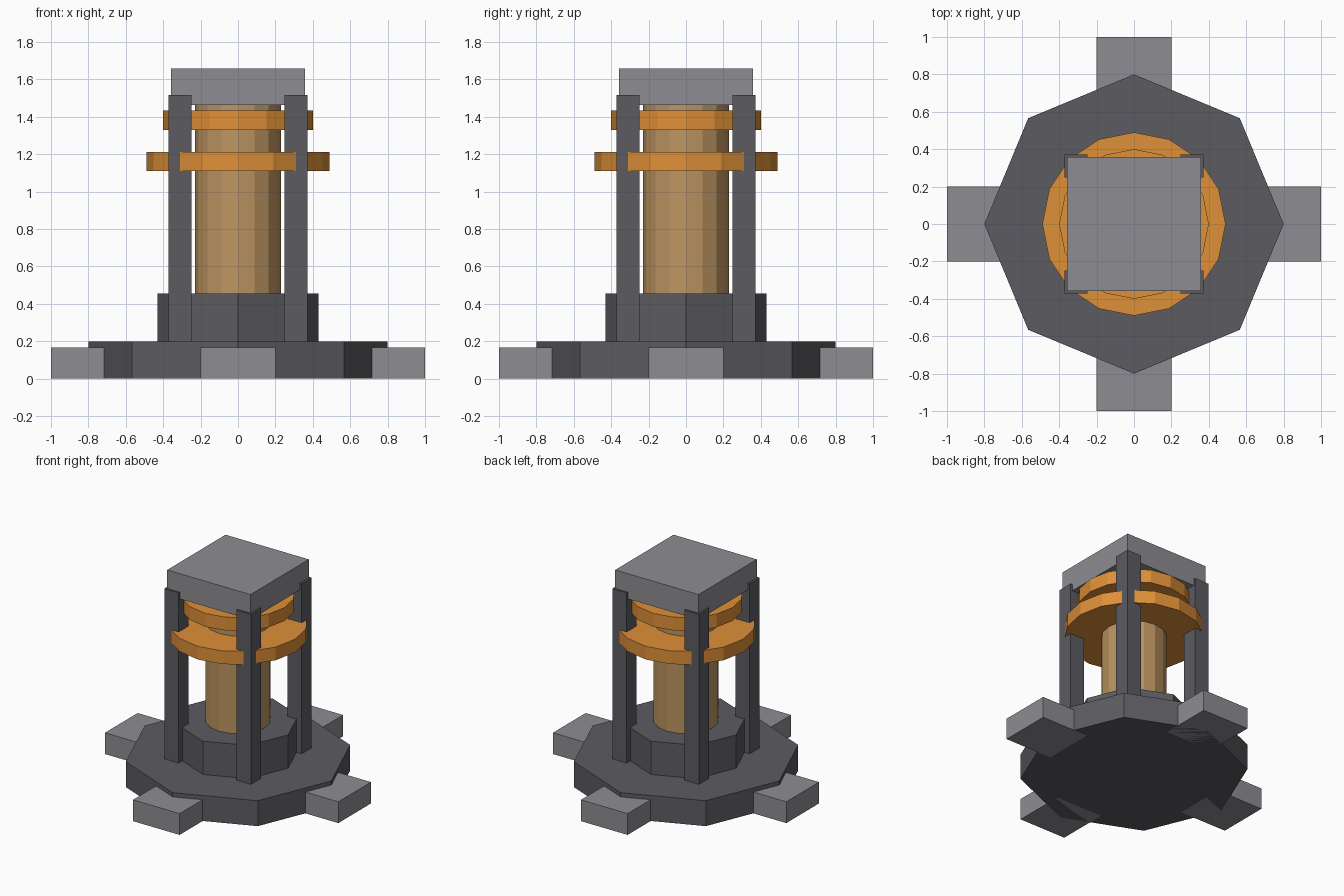
import bpy
from math import cos, sin, pi

if "Cube" in bpy.data.objects:
    bpy.data.objects.remove(bpy.data.objects["Cube"])


def material(name, rgb):
    m = bpy.data.materials.new(name)
    m.diffuse_color = (*rgb, 1)
    m.use_nodes = True
    m.node_tree.nodes["Principled BSDF"].inputs["Base Color"].default_value = m.diffuse_color
    return m


DARK = material("dark_metal", (0.107, 0.105, 0.12))
GREY = material("light_metal", (0.27, 0.27, 0.29))
ORANGE = material("orange", (0.73, 0.28, 0.04))
TAN = material("tan", (0.51, 0.30, 0.12))


def prism(name, sides, radius, z0, z1, mat):
    bpy.ops.mesh.primitive_cylinder_add(vertices=sides, radius=radius, depth=z1 - z0,
                                        location=(0, 0, (z0 + z1) / 2))
    ob = bpy.context.object
    ob.name = name
    ob.data.materials.append(mat)


def box(name, x, y, z0, z1, sx, sy, mat):
    bpy.ops.mesh.primitive_cube_add(size=1, location=(x, y, (z0 + z1) / 2))
    ob = bpy.context.object
    ob.name = name
    ob.scale = (sx, sy, z1 - z0)
    bpy.ops.object.transform_apply(location=False, rotation=False, scale=True)
    ob.data.materials.append(mat)


# Stepped octagonal base
prism("base", 8, 0.8, 0, 0.197, DARK)
prism("plinth", 8, 0.43, 0.197, 0.455, DARK)

# Four feet poking out of the base
for i, side in enumerate(("right", "back", "left", "front")):
    c, s = round(cos(i * pi / 2)), round(sin(i * pi / 2))
    box(f"{side}_foot", 0.8 * c, 0.8 * s, 0, 0.165, 0.4, 0.4, GREY)

# Central column with two collars
prism("column", 16, 0.23, 0.45, 1.475, TAN)
prism("lower_collar", 16, 0.49, 1.11, 1.212, ORANGE)
prism("upper_collar", 16, 0.4, 1.33, 1.433, ORANGE)

# Corner posts
for sx, xn in ((-1, "left"), (1, "right")):
    for sy, yn in ((-1, "front"), (1, "back")):
        box(f"{yn}_{xn}_post", sx * 0.31, sy * 0.31, 0.19, 1.515, 0.123, 0.123, DARK)

# Square cap
box("cap", 0, 0, 1.463, 1.658, 0.714, 0.714, GREY)
